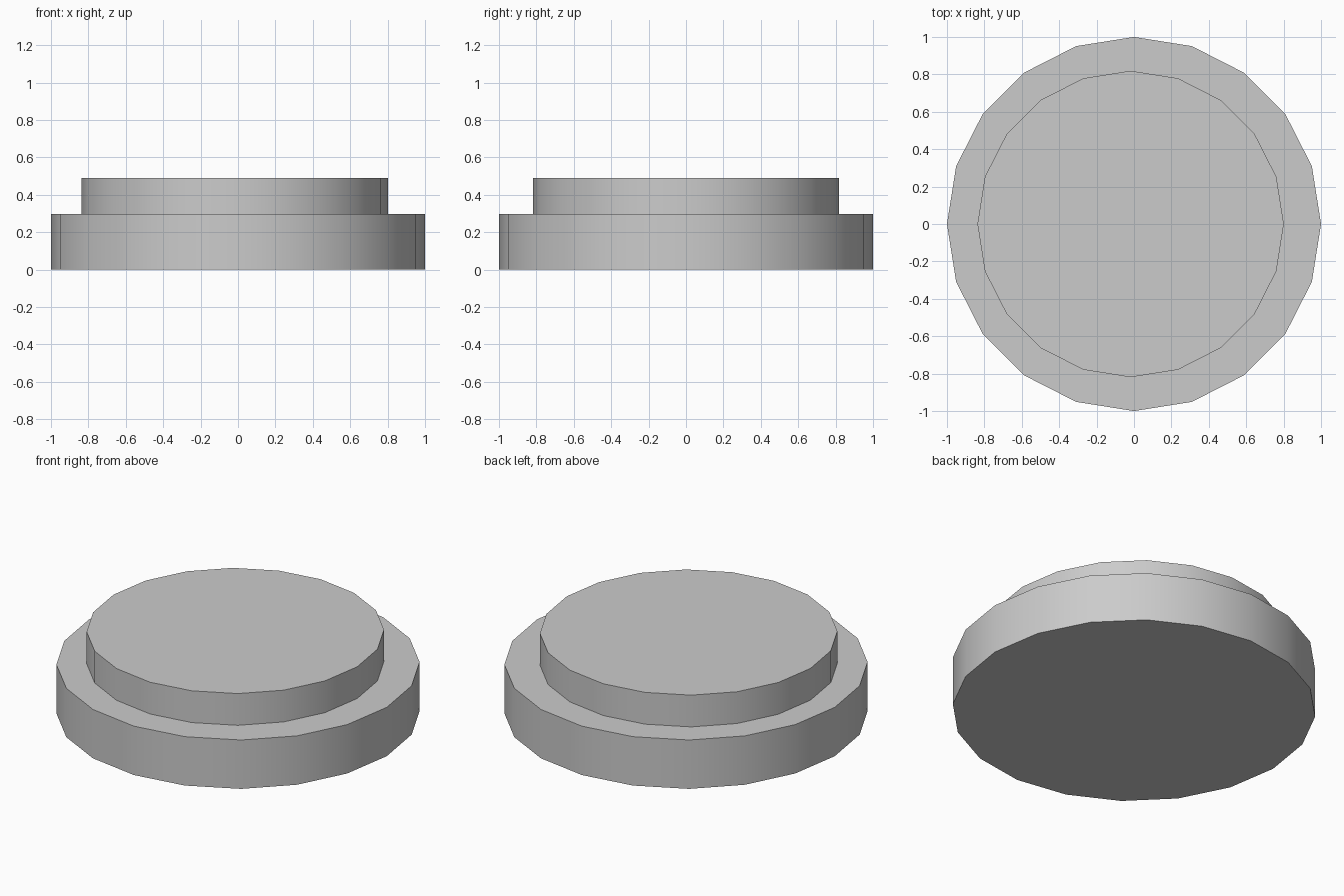
import bpy
import math

if "Cube" in bpy.data.objects:
    bpy.data.objects.remove(bpy.data.objects["Cube"])

SIDES = 20


def disc(name, radius, bottom, top, x=0.0):
    """Upright faceted cylinder between two heights."""
    bpy.ops.mesh.primitive_cylinder_add(
        vertices=SIDES, radius=radius, depth=top - bottom,
        location=(x, 0, (bottom + top) / 2))
    obj = bpy.context.object
    obj.name = name
    bpy.ops.object.shade_smooth_by_angle(angle=math.radians(30))
    return obj


# Wide lower step
disc("base_disc", 1.0, 0.0, 0.297)

# Smaller upper step, slightly off centre
disc("top_disc", 0.819, 0.297, 0.49, x=-0.018)
